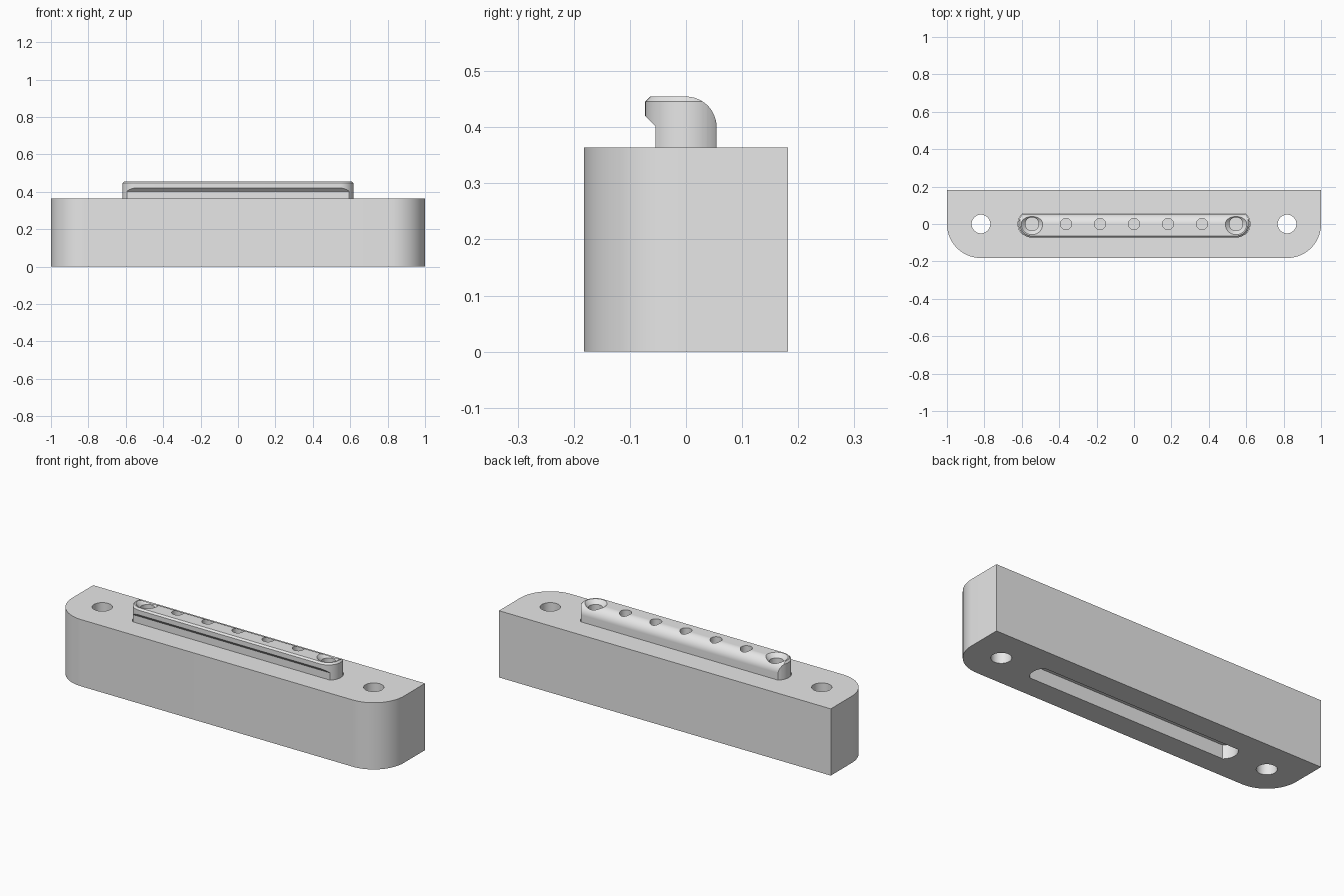
import bpy, bmesh, math
from mathutils import Vector

if "Cube" in bpy.data.objects:
    bpy.data.objects.remove(bpy.data.objects["Cube"], do_unlink=True)

grey = bpy.data.materials.new("light grey")
grey.use_nodes = True
COLOR = (0.8, 0.8, 0.8, 1)
grey.diffuse_color = COLOR
grey.node_tree.nodes["Principled BSDF"].inputs["Base Color"].default_value = COLOR

UNIT = 2 / 55            # one modelling step
HALF_Y = 5 * UNIT        # half depth of the body
BODY_TOP = 10 * UNIT
RAIL_TOP = 12.5 * UNIT
RAIL_BOTTOM = 2 * UNIT
END_X = 15 * UNIT        # centre of the rounded rail ends
RAIL_R = 2 * UNIT
STEM = 1.5 * UNIT        # half thickness of the rail stem


def arc(cx, cy, r, a0, a1, n=24):
    return [(cx + r * math.cos(math.radians(a0 + (a1 - a0) * i / n)),
             cy + r * math.sin(math.radians(a0 + (a1 - a0) * i / n)))
            for i in range(n + 1)]


def slot_outline(r, half_angle):
    """Long slot with round ends; under 90 degrees the sides are flattened."""
    return (arc(END_X, 0, r, -half_angle, half_angle)
            + arc(-END_X, 0, r, 180 - half_angle, 180 + half_angle))


def prism(name, points, direction):
    """Extrude a closed outline of 3D points along a direction."""
    bm = bmesh.new()
    face = bm.faces.new([bm.verts.new(p) for p in points])
    moved = bmesh.ops.extrude_face_region(bm, geom=[face])["geom"]
    bmesh.ops.translate(bm, vec=Vector(direction),
                        verts=[g for g in moved if isinstance(g, bmesh.types.BMVert)])
    bmesh.ops.recalc_face_normals(bm, faces=bm.faces)
    return finish(name, bm)


def finish(name, bm):
    mesh = bpy.data.meshes.new(name)
    bm.to_mesh(mesh)
    bm.free()
    mesh.materials.append(grey)
    ob = bpy.data.objects.new(name, mesh)
    bpy.context.collection.objects.link(ob)
    return ob


def upright(name, outline, z0, z1):
    return prism(name, [(x, y, z0) for x, y in outline], (0, 0, z1 - z0))


def drill(x, r0, r1, z0, z1):
    """Round or conical cutter between two heights."""
    bm = bmesh.new()
    bmesh.ops.create_cone(bm, cap_ends=True, segments=40, radius1=r0, radius2=r1,
                          depth=z1 - z0)
    bmesh.ops.translate(bm, vec=(x, 0, (z0 + z1) / 2), verts=bm.verts)
    return finish("cutter", bm)


def combine(ob, cutter, operation="DIFFERENCE"):
    cutter.hide_render = True
    mod = ob.modifiers.new("cut", "BOOLEAN")
    mod.operation, mod.object, mod.solver = operation, cutter, "EXACT"
    bpy.context.view_layer.objects.active = ob
    bpy.ops.object.modifier_apply(modifier=mod.name)
    bpy.data.objects.remove(cutter, do_unlink=True)


def smooth(ob):
    bpy.ops.object.select_all(action="DESELECT")
    ob.select_set(True)
    bpy.context.view_layer.objects.active = ob
    bpy.ops.object.shade_smooth_by_angle(angle=math.radians(25))


# Body: block with two large rounded front corners
corner_x = 1 - HALF_Y
body = upright("body", arc(-corner_x, 0, HALF_Y, 180, 270)
               + arc(corner_x, 0, HALF_Y, 270, 360)
               + [(1, HALF_Y), (-1, HALF_Y)], 0, BODY_TOP)

# Mounting holes and the slot that holds the rail
for side in (-1, 1):
    combine(body, drill(side * 22.5 * UNIT, 0.05, 0.05, -0.1, 0.5))
gap = 0.002
flat_angle = math.degrees(math.asin((STEM + gap) / (RAIL_R + gap)))
combine(body, upright("cutter", slot_outline(RAIL_R + gap, flat_angle), -0.1, 0.5))
smooth(body)

# Rail: round-ended bar with a chamfered top rim
rail = upright("rail", slot_outline(RAIL_R, 90), RAIL_BOTTOM, RAIL_TOP - 0.0001)
bm = bmesh.new()
bm.from_mesh(rail.data)
rim = [e for e in bm.edges if all(v.co.z > BODY_TOP for v in e.verts)]
bmesh.ops.bevel(bm, geom=rim, offset=0.009, segments=1, affect="EDGES")
bm.to_mesh(rail.data)
bm.free()

# Side profile: hooked front lip and a rounded back shoulder
lip_z = 0.402
section = ([(-STEM, 0), (-STEM, lip_z), (-0.1, lip_z + 0.1 - STEM), (-0.1, RAIL_TOP)]
           + arc(0, RAIL_TOP - STEM, STEM, 90, 0) + [(STEM, 0)])
combine(rail, prism("cutter", [(-0.8, y, z) for y, z in section], (1.6, 0, 0)),
        "INTERSECT")

# Seven evenly spaced blind holes, the end ones countersunk
for i in range(-3, 4):
    x = i * 5 * UNIT
    r = 0.036 if abs(i) == 3 else 0.03
    combine(rail, drill(x, r, r, 0.32, 0.5))
    if abs(i) == 3:
        combine(rail, drill(x, 0.035, 0.075, 0.432, 0.472))
smooth(rail)
